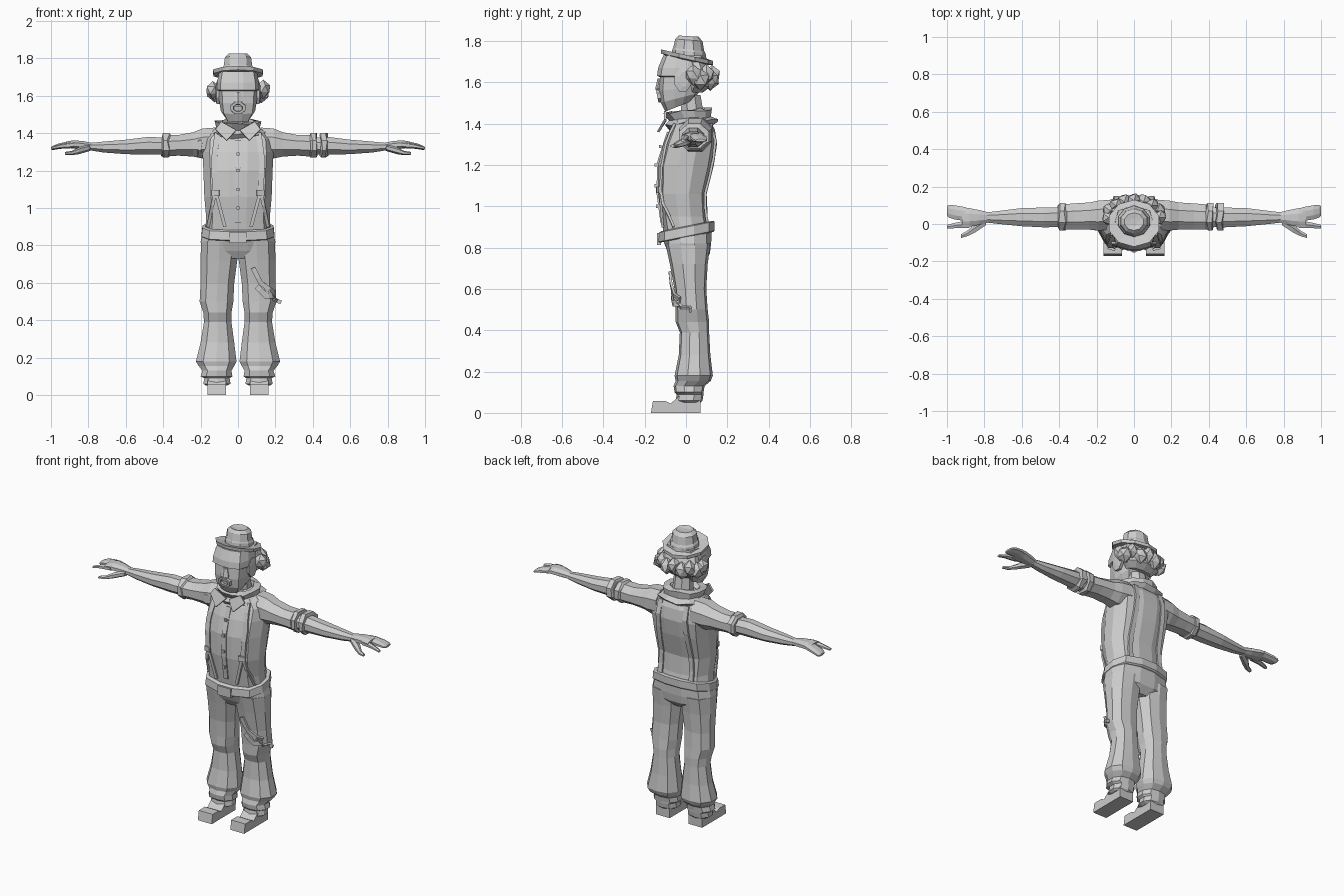
import bpy, bmesh, math, random
from mathutils import Vector
from mathutils.bvhtree import BVHTree

random.seed(4)
grey = bpy.data.materials.new("plain_grey")
grey.diffuse_color = (0.6, 0.6, 0.6, 1)


def finish(name, bm, solid=0):
    if not solid:
        bmesh.ops.recalc_face_normals(bm, faces=bm.faces)
    me = bpy.data.meshes.new(name)
    bm.to_mesh(me)
    ob = bpy.data.objects.new(name, me)
    bpy.context.collection.objects.link(ob)
    me.materials.append(grey)
    if solid:
        mod = ob.modifiers.new("thickness", "SOLIDIFY")
        mod.thickness, mod.offset = solid, 0
    return bm


def loft(name, axis, rings, n=10, p=2.6, sx=1, turn=0.5, jag=0):
    """Skin through superellipse rings (pos, a0, a1, b0, b1[, tilt])."""
    bm, loops = bmesh.new(), []
    for pos, a0, a1, b0, b1, *tilt in rings:
        loop = []
        for i in range(n):
            t = 2 * math.pi * (i + turn) / n
            c, s = math.cos(t), math.sin(t)
            k = (abs(c) ** p + abs(s) ** p) ** (-1 / p)
            loop.append([c * k, s * k])
        ma, mb = max(abs(q[0]) for q in loop), max(abs(q[1]) for q in loop)
        vs = []
        for u, v in loop:
            a = (a0 + a1) / 2 + u / ma * (a1 - a0) / 2
            db = v / mb * (b1 - b0) / 2
            h = pos + (tilt[0] * db if tilt else 0) + random.uniform(-jag, jag)
            b = (b0 + b1) / 2 + db
            vs.append(bm.verts.new((sx * a, b, h) if axis == "Z" else (sx * h, a, b)))
        loops.append(vs)
    for l0, l1 in zip(loops, loops[1:]):
        for i in range(n):
            j = (i + 1) % n
            bm.faces.new((l0[i], l0[j], l1[j], l1[i]))
    bm.faces.new(loops[0])
    bm.faces.new(loops[-1])
    return finish(name, bm)


def strap(name, surface, pts, width, front=True, lift=0.006, thick=0.012):
    """Band lying on a surface, along (x, z) points seen from front or back."""
    tree, bm, prev = BVHTree.FromBMesh(surface), bmesh.new(), None
    d = 1 if front else -1
    path = [Vector(a).lerp(Vector(b), k / 3) for a, b in zip(pts, pts[1:]) for k in range(3)] + [Vector(pts[-1])]
    for i, q in enumerate(path):
        t = (path[min(i + 1, len(path) - 1)] - path[max(i - 1, 0)]).normalized()
        side = Vector((-t.y, t.x)) * width / 2
        hit = tree.ray_cast(Vector((q.x, -d, q.y)), Vector((0, d, 0)))[0]
        y = (hit.y if hit else 0.03) - d * lift
        pair = [bm.verts.new((q.x + e * side.x, y, q.y + e * side.y)) for e in (-1, 1)]
        if prev:
            bm.faces.new((prev[0], prev[1], pair[1], pair[0]))
        prev = pair
    finish(name, bm, thick)


def box(name, loc, size):
    bm = bmesh.new()
    bmesh.ops.create_cube(bm, size=1)
    for v in bm.verts:
        v.co = Vector(loc) + v.co * Vector(size)
    finish(name, bm)


def sym(rows):
    return [(z, -w, w, *r) for z, w, *r in rows]


# Shirt, waistband and belt
torso = loft("shirt", "Z", sym([
    (.88, .175, -.11, .12), (.95, .17, -.12, .105), (1.06, .18, -.135, .1), (1.2, .185, -.135, .135),
    (1.3, .19, -.11, .15), (1.37, .185, -.08, .14), (1.42, .13, -.055, .115), (1.45, .07, -.03, .09)]), 12, 3)
loft("trouser_hips", "Z", sym([
    (.73, .13, -.06, .08), (.77, .19, -.085, .115), (.82, .2, -.105, .122), (.9, .18, -.12, .125, .2)]), 12, 3)
loft("belt", "Z", sym([
    (.85, .188, -.128, .132, .2), (.855, .195, -.133, .138, .2), (.9, .19, -.13, .138, .2),
    (.905, .178, -.12, .128, .2)]), 12, 3)
box("buckle", (0, -.13, .842), (.09, .02, .058))

# Neck, collar ruff and collar points
loft("neck", "Z", sym([(1.42, .06, -.02, .09), (1.54, .055, -.03, .07)]), 8, 2)
loft("collar", "Z", sym([
    (1.385, .13, -.08, .13, .1), (1.405, .15, -.1, .155, .1), (1.425, .115, -.08, .12, .1),
    (1.46, .125, -.11, .125, .1), (1.465, .085, -.07, .09, .1), (1.43, .06, -.04, .08)]), 12, 2.2, jag=.008)
for s in (-1, 1):
    bm = bmesh.new()
    pts = [(.01, -.1, 1.415), (.09, -.1, 1.46), (.12, -.1, 1.42), (.06, -.135, 1.36)]
    bm.faces.new([bm.verts.new((s * x, y, z)) for x, y, z in pts])
    finish("collar_point", bm, .012)

# Braces with clips, front placket and buttons
for s in (-1, 1):
    strap("brace_front", torso, [(s * .12, 1.06), (s * .13, 1.25), (s * .11, 1.4)], .03)
    strap("brace_tail_outer", torso, [(s * .125, 1.07), (s * .16, .9)], .018)
    strap("brace_tail_inner", torso, [(s * .115, 1.07), (s * .07, .9)], .018)
    strap("brace_clip", torso, [(s * .1, 1.08), (s * .14, 1.08)], .03, lift=.016)
    strap("brace_back", torso, [(s * .11, .9), (s * .1, 1.15), (s * .09, 1.4)], .03, False)
strap("placket", torso, [(0, .92), (0, 1.36)], .03, lift=.002)
for z in (1.0, 1.1, 1.2, 1.29):
    strap("button", torso, [(-.008, z), (.008, z)], .016, lift=.012)

# Trouser legs, cuffs and shoes
for s in (-1, 1):
    leg = loft("trouser_leg", "Z", [
        (.82, .0, .198, -.1, .118), (.72, .004, .2, -.078, .105), (.6, .02, .2, -.056, .098),
        (.5, .025, .205, -.05, .105), (.44, .035, .185, -.05, .112), (.39, .035, .182, -.03, .112),
        (.28, .02, .2, -.035, .118), (.18, .008, .225, -.055, .13), (.155, .02, .21, -.05, .12),
        (.13, .035, .19, -.06, .09), (.1, .03, .2, -.055, .085), (.09, .045, .18, -.045, .085),
        (.06, .04, .185, -.05, .08), (.05, .06, .17, -.03, .07)], 10, 2.6, sx=s)
    bm = bmesh.new()
    side = [(-.17, 0), (.07, 0), (.07, .07), (.03, .11), (-.01, .1), (-.075, .045), (-.1, .058), (-.16, .058)]
    f = bm.faces.new([bm.verts.new((s * .065, y, z)) for y, z in side])
    ext = bmesh.ops.extrude_face_region(bm, geom=[f])["geom"]
    for v in ext:
        if isinstance(v, bmesh.types.BMVert):
            v.co.x = s * .162
    finish("shoe", bm)
    if s > 0:
        # Torn patch on one thigh
        strap("torn_edge_upper", leg, [(.08, .68), (.12, .6), (.19, .55)], .025, lift=.012)
        strap("torn_edge_lower", leg, [(.1, .58), (.15, .53), (.19, .53)], .03, lift=.014)
        strap("torn_flap", leg, [(.15, .57), (.195, .51), (.23, .495)], .02, lift=.01)

# Arms with rolled sleeves and hands
for s in (-1, 1):
    loft("sleeve", "X", [
        (.12, -.03, .13, 1.27, 1.43), (.19, -.035, .125, 1.265, 1.425), (.24, -.03, .115, 1.275, 1.405),
        (.32, -.03, .11, 1.28, 1.39), (.385, -.03, .105, 1.275, 1.39), (.4, -.02, .09, 1.29, 1.375)], 8, 2.4, sx=s)
    loft("forearm", "X", [
        (.36, -.015, .09, 1.285, 1.375), (.48, -.018, .088, 1.285, 1.38), (.6, -.012, .085, 1.288, 1.365),
        (.72, .0, .07, 1.297, 1.355), (.79, .008, .062, 1.308, 1.348)], 8, 2.2, sx=s)
    for x in ((.2, .38) if s < 0 else (.4, .455)):
        loft("sleeve_roll", "X", [
            (x - .015, -.025, .1, 1.28, 1.39), (x - .008, -.035, .112, 1.27, 1.4),
            (x + .018, -.035, .112, 1.27, 1.4), (x + .025, -.02, .1, 1.28, 1.385)], 8, 2.2, sx=s, jag=.008)
    loft("palm", "X", [
        (.77, .01, .06, 1.31, 1.346), (.83, -.005, .075, 1.312, 1.358), (.88, -.015, .085, 1.318, 1.362),
        (.92, -.02, .09, 1.322, 1.355)], 8, 2.6, sx=s)
    loft("fingers", "X", [
        (.9, .015, .09, 1.322, 1.358), (.96, .025, .1, 1.315, 1.345), (.99, .035, .102, 1.31, 1.332),
        (1.0, .045, .095, 1.313, 1.325)], 8, 2.6, sx=s)
    loft("index_finger", "X", [
        (.88, -.02, .02, 1.32, 1.355), (.95, -.022, .008, 1.318, 1.342), (1.0, -.025, -.005, 1.312, 1.326)], 6, 2, sx=s)
    loft("thumb", "X", [
        (.79, -.005, .035, 1.305, 1.34), (.85, -.045, .005, 1.288, 1.325), (.89, -.065, -.035, 1.282, 1.305),
        (.925, -.075, -.055, 1.285, 1.3)], 6, 2, sx=s)

# Head, brow, nose and open mouth
loft("head", "Z", sym([
    (1.485, .065, -.1, .03, .4), (1.525, .092, -.122, .06, .25), (1.57, .1, -.13, .07, .1),
    (1.625, .103, -.125, .08), (1.632, .112, -.14, .08), (1.67, .112, -.135, .09),
    (1.73, .1, -.11, .09)]), 12, 3.6)
loft("nose", "Z", sym([
    (1.555, .02, -.145, -.1), (1.572, .028, -.148, -.1), (1.62, .016, -.138, -.1)]), 6, 2.5)
bm = bmesh.new()
rim = [[bm.verts.new((rx * math.cos(a), y + .2 * (1.535 - z), z)) for a in
        [math.pi * i / 4 + math.pi / 8 for i in range(8)]
        for z in [1.535 + rz * math.sin(a)]]
       for rx, rz, y in ((.045, .036, -.112), (.042, .034, -.14), (.026, .02, -.14), (.024, .018, -.126))]
for l0, l1 in zip(rim, rim[1:]):
    for i in range(8):
        bm.faces.new((l0[i], l0[(i + 1) % 8], l1[(i + 1) % 8], l1[i]))
bm.faces.new(rim[-1])
finish("mouth", bm)
box("teeth", (0, -.13, 1.546), (.035, .014, .01))

# Ears and tufted hair round the back
for s in (-1, 1):
    loft("ear", "X", [(.08, -.05, .02, 1.56, 1.67), (.115, -.055, .025, 1.555, 1.672), (.12, -.03, .01, 1.58, 1.65)],
         8, 2.5, sx=s)
for i in range(9):
    a = math.pi * i / 8
    bm = bmesh.new()
    bmesh.ops.create_icosphere(bm, subdivisions=1, radius=.046 if i % 2 else .042)
    mid = Vector((.135 * math.cos(a), .035 + .09 * math.sin(a), 1.625 + .012 * math.cos(3 * i)))
    for v in bm.verts:
        v.co = v.co * random.uniform(.85, 1.1) * (1.25 if abs(v.co.z) > .03 else 1) + mid
    finish("hair_tuft", bm)
loft("hair_back", "Z", sym([
    (1.55, .08, -.0, .08), (1.58, .115, .0, .12), (1.66, .12, .0, .115), (1.71, .1, .0, .09)]), 10, 2.2)

# Bowler-style hat with tilted brim
loft("hat_brim", "Z", sym([
    (1.705, .1, -.09, .11, -.22), (1.712, .13, -.12, .13, -.22), (1.732, .134, -.122, .13, -.22),
    (1.728, .085, -.075, .1, -.15)]), 10, 2)
loft("hat_crown", "Z", sym([
    (1.72, .085, -.07, .1, -.15), (1.75, .082, -.066, .095, -.12), (1.76, .076, -.062, .088, -.1),
    (1.805, .07, -.052, .08, -.08), (1.824, .05, -.035, .06, -.06), (1.818, .02, -.01, .03)]), 10, 2)
